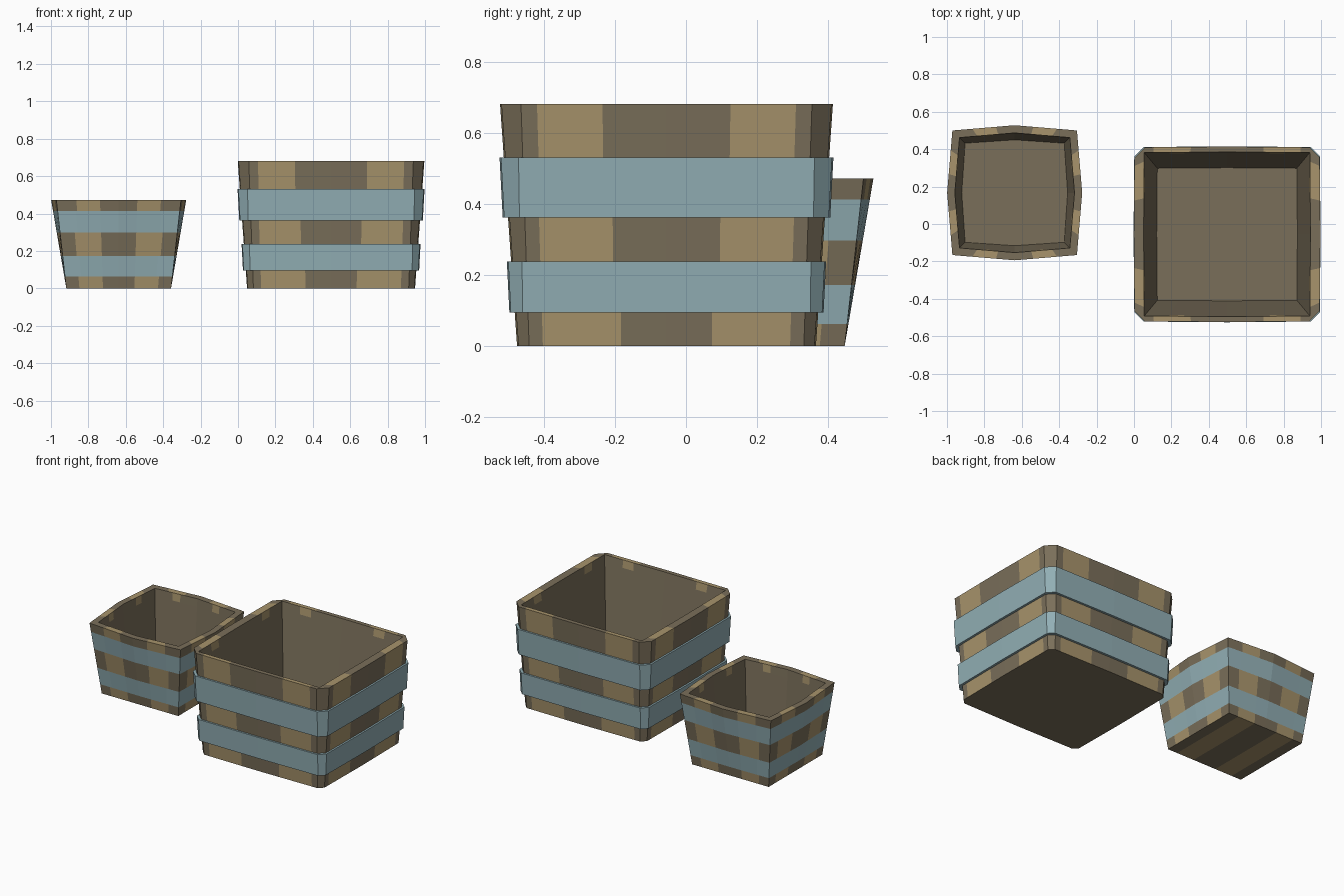
import bpy, bmesh

if "Cube" in bpy.data.objects:
    bpy.data.objects.remove(bpy.data.objects["Cube"])

def lin(c):
    c /= 255
    return c / 12.92 if c <= 0.04045 else ((c + 0.055) / 1.055) ** 2.4

def material(name, rgb):
    m = bpy.data.materials.new(name)
    m.diffuse_color = (*[lin(c) for c in rgb], 1)
    m.use_nodes = True
    m.node_tree.nodes["Principled BSDF"].inputs["Base Color"].default_value = m.diffuse_color
    return m

MATS = [material("dark_wood", (122, 111, 90)),
        material("tan_wood", (168, 148, 108)),
        material("blue_band", (146, 175, 181))]
DARK, TAN, BLUE = 0, 1, 2

def mix(a, b, t):
    return [p + (q - p) * t for p, q in zip(a, b)]

def loop(shape, z, us, grow=0.0):
    """Counter-clockwise rounded square; shape = half x, half y, chamfer, bulge."""
    hx, hy, c, bulge = shape
    hx, hy = hx + grow, hy + grow
    pts = []
    for k in range(4):
        along, out = (hx, hy) if k % 2 == 0 else (hy, hx)
        for u in us:
            a, o = u * (along - c), out + bulge * (1 - abs(u))
            pts.append([(a, -o, z), (o, a, z), (-a, o, z), (-o, -a, z)][k])
    return pts

def strip(bm, a, b, seg, has_corner=True):
    """Join two loops; seg holds one material per side segment."""
    va, vb = [bm.verts.new(p) for p in a], [bm.verts.new(p) for p in b]
    n, per = len(a), len(seg) + 1
    for i in range(n):
        s = i % per
        if s == len(seg) and not has_corner:
            continue
        j = (i + 1) % n
        f = bm.faces.new((va[i], va[j], vb[j], vb[i]))
        f.material_index = seg[s] if s < len(seg) else (seg[0] if seg[0] == BLUE else DARK)

def planks(lo, hi):
    return [-1, -hi, -lo, 0, lo, hi, 1]

STAVES = [DARK, TAN, DARK, DARK, TAN, DARK]
PLAIN = [DARK] * 6
BAND = [BLUE] * 6

def finish(bm, name, loc):
    bmesh.ops.remove_doubles(bm, verts=bm.verts, dist=0.0002)
    bmesh.ops.dissolve_degenerate(bm, dist=0.0001, edges=bm.edges)
    me = bpy.data.meshes.new(name)
    bm.to_mesh(me)
    bm.free()
    for m in MATS:
        me.materials.append(m)
    ob = bpy.data.objects.new(name, me)
    ob.location = loc
    bpy.context.collection.objects.link(ob)

def tub(name, loc, low, top, h, rows, in_top, in_low, floor_z, spot, striped):
    bm = bmesh.new()
    corner = top[2] > 0
    # outer wall in rows of staves or flush bands
    for z0, z1, lo, hi, seg in rows:
        us = planks(lo, hi)
        strip(bm, loop(mix(low, top, z0 / h), z0, us),
              loop(mix(low, top, z1 / h), z1, us), seg, corner)
    # rim
    us = planks(*rows[-1][2:4])
    strip(bm, loop(top, h, us), loop(in_top, h, us), STAVES, True)
    # inner wall with small tan stave ends below the rim
    us, zs = planks(*spot), h - 0.05
    ring = loop(mix(in_low, in_top, (zs - floor_z) / (h - floor_z)), zs, us)
    strip(bm, loop(in_top, h, us), ring, STAVES, False)
    strip(bm, ring, loop(in_low, floor_z, us), PLAIN, False)
    # floor and underside
    bm.faces.new([bm.verts.new(p) for p in loop(in_low, floor_z, [-1, 0, 1][:2] + [0.999])])
    if striped:
        us = planks(*rows[0][2:4])
        hx, hy = low[0], low[1]
        for a, b, m in zip(us, us[1:], STAVES):
            q = [(a * hx, -hy, 0), (a * hx, hy, 0), (b * hx, hy, 0), (b * hx, -hy, 0)]
            bm.faces.new([bm.verts.new(p) for p in q]).material_index = m
    else:
        bm.faces.new([bm.verts.new(p) for p in reversed(loop(low, 0, [-1, 0, 1]))])
    finish(bm, name, loc)

# large tub
BIG = (0.4975, -0.055, 0)
LOW, TOP, H = (0.445, 0.417, 0.03, 0.004), (0.495, 0.465, 0.055, 0.004), 0.682
tub("large_tub", BIG, LOW, TOP, H,
    [(0, 0.17, 0.33, 0.90, STAVES), (0.17, 0.45, 0.38, 0.90, STAVES),
     (0.45, H, 0.44, 0.89, STAVES)],
    (0.443, 0.437, 0, 0.003), (0.373, 0.353, 0, 0.003), 0.05, (0.52, 0.70), False)

# raised bands around the large tub
for name, z0, z1 in (("lower_band", 0.095, 0.238), ("upper_band", 0.362, 0.532)):
    bm = bmesh.new()
    us = [-1, -0.6, -0.3, 0, 0.3, 0.6, 1]
    s0, s1 = mix(LOW, TOP, z0 / H), mix(LOW, TOP, z1 / H)
    rings = [loop(s0, z0, us, -0.003), loop(s0, z0, us, 0.015),
             loop(s1, z1, us, 0.012), loop(s1, z1, us, -0.003)]
    for a, b in zip(rings, rings[1:]):
        strip(bm, a, b, BAND)
    finish(bm, name, BIG)

# small tub with flush bands
tub("small_tub", (-0.638, 0.167, 0), (0.28, 0.28, 0, 0), (0.333, 0.333, 0, 0.028), 0.472,
    [(0, 0.062, 0.30, 0.75, STAVES), (0.062, 0.172, 0.3, 0.7, BAND),
     (0.172, 0.298, 0.30, 0.75, STAVES), (0.298, 0.413, 0.3, 0.7, BAND),
     (0.413, 0.472, 0.30, 0.68, STAVES)],
    (0.295, 0.295, 0, 0.025), (0.265, 0.265, 0, 0.018), 0.03, (0.40, 0.58), True)
